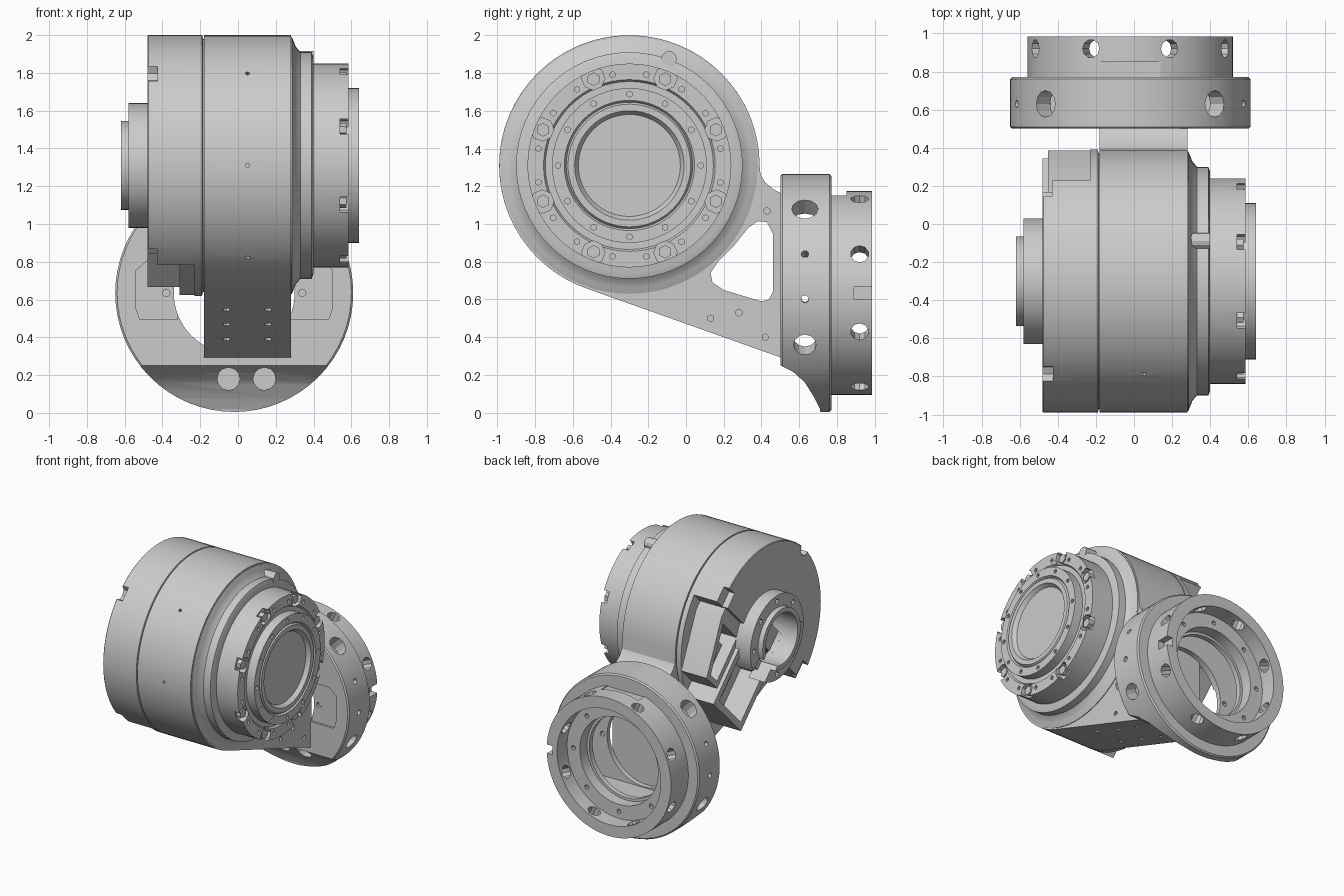
import bpy, bmesh
from math import sin, cos, pi, radians
from mathutils import Vector

if "Cube" in bpy.data.objects:
    bpy.data.objects.remove(bpy.data.objects["Cube"])

DRUM = Vector((0, -0.30, 1.31))      # drum axis runs along x
RING = Vector((-0.02, 0, 0.635))     # mounting ring axis runs along y
X, Y = Vector((1, 0, 0)), Vector((0, 1, 0))


def finish(name, bm):
    bmesh.ops.remove_doubles(bm, verts=bm.verts, dist=1e-5)
    bmesh.ops.recalc_face_normals(bm, faces=bm.faces)
    mesh = bpy.data.meshes.new(name)
    bm.to_mesh(mesh)
    bm.free()
    obj = bpy.data.objects.new(name, mesh)
    bpy.context.collection.objects.link(obj)
    return obj


def place(centre, axis, a, b, t):
    """Point (a, b) in the plane across the axis, t along it."""
    return centre + (Vector((t, a, b)) if axis == X else Vector((a, t, b)))


def lathe(name, profile, centre, axis, seg=64):
    """Revolve a closed (radius, along) profile."""
    bm = bmesh.new()
    rings = [[bm.verts.new(place(centre, axis, r * cos(2 * pi * i / seg),
                                 r * sin(2 * pi * i / seg), t))
              for r, t in profile] for i in range(seg)]
    n = len(profile)
    for i in range(seg):
        p, q = rings[i], rings[(i + 1) % seg]
        for j in range(n):
            k = (j + 1) % n
            if profile[j][0] == 0 and profile[k][0] == 0:
                continue
            bm.faces.new((p[j], p[k], q[k], q[j]))
    bmesh.ops.dissolve_degenerate(bm, edges=bm.edges, dist=1e-6)
    return finish(name, bm)


def prism(name, outline, lo, hi, centre=Vector(), axis=X):
    """Extrude an outline along the axis."""
    bm = bmesh.new()
    low = [bm.verts.new(place(centre, axis, a, b, lo)) for a, b in outline]
    face = bm.faces.new(low)
    ext = bmesh.ops.extrude_face_region(bm, geom=[face])
    new = [v for v in ext["geom"] if isinstance(v, bmesh.types.BMVert)]
    bmesh.ops.translate(bm, verts=new, vec=axis * (hi - lo))
    return finish(name, bm)


def rod(name, mid, direction, r, length, sides=10):
    bm = bmesh.new()
    rot = Vector(direction).to_track_quat('Z', 'Y').to_matrix().to_4x4()
    rot.translation = mid
    bmesh.ops.create_cone(bm, cap_ends=True, segments=sides, radius1=r,
                          radius2=r, depth=length, matrix=rot)
    return finish(name, bm)


def spoke(deg, axis):
    a = radians(deg)
    return place(Vector(), axis, cos(a), sin(a), 0)


def rect(a0, a1, b0, b1):
    return [(a0, b0), (a1, b0), (a1, b1), (a0, b1)]


def diag(points, sign=1):
    """Turn (u, v) points 45 degrees, u pointing back and down."""
    s = 0.5 ** 0.5
    return [((u + v * sign) * s, (v * sign - u) * s) for u, v in points]


def cut(obj, cutters):
    """Subtract all cutters from obj and delete them."""
    bm = bmesh.new()
    for c in cutters:
        bm.from_mesh(c.data)
        bpy.data.objects.remove(c)
    tool = finish("cutter", bm)
    tool.hide_render = True
    mod = obj.modifiers.new("cut", 'BOOLEAN')
    mod.operation, mod.solver, mod.object = 'DIFFERENCE', 'EXACT', tool
    mod.use_self = True
    deps = bpy.context.evaluated_depsgraph_get()
    mesh = bpy.data.meshes.new_from_object(obj.evaluated_get(deps))
    obj.modifiers.clear()
    obj.data = mesh
    bpy.data.objects.remove(tool)


# Housing: drum body and arm in one outline, with a window through the arm
arc = [(0.69 * cos(radians(a)) + DRUM.y, 0.69 * sin(radians(a)) + DRUM.z)
       for a in [250.3 * i / 48 for i in range(49)]]
arm = [(0.51, 0.29), (0.51, 1.16), (0.47, 1.18), (0.42, 1.22), (0.395, 1.26)]
housing = prism("housing_and_arm", arc + arm, -0.18, 0.28)
window = [(0.33, 0.98), (0.38, 1.015), (0.43, 1.01), (0.46, 0.95), (0.46, 0.64),
          (0.44, 0.60), (0.40, 0.59), (0.20, 0.65), (0.14, 0.69), (0.13, 0.74),
          (0.17, 0.80), (0.25, 0.88)]
tools = [prism("window", window, -0.3, 0.4)]
slope = Vector((0, -0.34, -0.94))
for x in (-0.06, 0.16):
    for y in (-0.21, 0.01, 0.23):
        tools.append(rod("hole", Vector((x, y, 0.29 + (0.51 - y) * 0.36)), slope, 0.02, 0.08, 8))
for y, z in ((0.13, 0.5), (0.28, 0.53), (0.42, 0.4), (0.43, 1.07)):
    tools.append(rod("hole", Vector((0.28, y, z)), X, 0.018, 0.06, 6))
for a in (135, 180, 225):
    tools.append(rod("hole", DRUM + X * 0.05 + spoke(a, X) * 0.69, spoke(a, X), 0.012, 0.05, 6))
cut(housing, tools)

# Output side: stepped shoulder, bolt rim and raised end ring
lathe("shoulder", [(0, 0.2), (0.68, 0.2), (0.68, 0.285), (0.645, 0.30), (0.63, 0.305),
                   (0.60, 0.33), (0.60, 0.39), (0.57, 0.40), (0, 0.40)], DRUM, X)
rim = lathe("bolt_rim", [(0, 0.38), (0.54, 0.38), (0.54, 0.585), (0.455, 0.585),
                         (0.445, 0.57), (0, 0.57)], DRUM, X)
spots = [22.5 + 45 * i for i in range(8)]
tools = []
for a in spots:
    d = spoke(a, X)
    tools.append(rod("pocket", DRUM + d * 0.50 + X * 0.585, X, 0.062, 0.09, 8))
    for turn in (12, 33):
        tools.append(rod("hole", DRUM + spoke(a + turn, X) * 0.49 + X * 0.585, X, 0.016, 0.05, 6))
cut(rim, tools)
for i, a in enumerate(spots):
    rod(f"rim_bolt_{i + 1}", DRUM + spoke(a, X) * 0.495 + X * 0.55, X, 0.036, 0.05, 6)
end_ring = lathe("end_ring", [(0, 0.56), (0.41, 0.56), (0.41, 0.64), (0.345, 0.64),
                              (0.335, 0.625), (0.325, 0.64), (0.29, 0.64),
                              (0.27, 0.61), (0, 0.61)], DRUM, X)
cut(end_ring, [rod("hole", DRUM + spoke(30 * i, X) * 0.378 + X * 0.64, X, 0.016, 0.05, 6)
               for i in range(12)])
rod("locating_pin", DRUM + Vector((0.34, 0.21, 0.565)), X, 0.042, 0.12, 12)

# Cover: opened at the back and below, with notches round its edge
cover = lathe("cover", [(0, -0.48), (0.685, -0.48), (0.69, -0.475), (0.69, -0.19),
                        (0.67, -0.185), (0.67, -0.17), (0, -0.17)], DRUM, X)
tools = [prism("opening", diag(rect(0.06, 0.9, -0.8, 0.8)), -0.6, -0.23, DRUM),
         rod("hub_bore", DRUM - X * 0.48, X, 0.2, 0.16, 32),
         rod("notch", DRUM + spoke(135, X) * 0.69 - X * 0.47, X, 0.055, 0.09, 8)]
for sign in (1, -1):
    tools.append(prism("end_notch", diag(rect(-0.06, 0.2, 0.6, 0.8), sign), -0.6, -0.43, DRUM))
cut(cover, tools)

# Central connector tray, with a side tray above and a shallow one below
tray = prism("central_tray", diag(rect(0.17, 0.67, -0.24, 0.24)), -0.48, -0.22, DRUM)
cut(tray, [prism("recess", diag(rect(0.24, 0.62, -0.19, 0.19)), -0.6, -0.29, DRUM)])
prism("central_connector", diag(rect(0.32, 0.5, -0.10, 0.10)), -0.30, -0.25, DRUM)
side_outline = [(0.06, 0.24), (0.55, 0.24), (0.55, 0.42), (0.13, 0.58), (0.06, 0.58)]
side_recess = [(0.16, 0.28), (0.51, 0.28), (0.51, 0.39), (0.16, 0.52)]
for side, sign, front in (("upper", 1, -0.45), ("lower", -1, -0.31)):
    tray = prism(f"{side}_side_tray", diag(side_outline, sign), front, -0.22, DRUM)
    cut(tray, [prism("recess", diag(side_recess, sign), -0.6, -0.28, DRUM)])
prism("side_connector", diag(rect(0.25, 0.42, 0.31, 0.38)), -0.38, -0.26, DRUM)

# Cable hub: stepped collar with a gap toward the trays
hub = lathe("cable_hub", [(0.20, -0.44), (0.33, -0.44), (0.33, -0.58), (0.235, -0.58),
                          (0.235, -0.62), (0.20, -0.62)], DRUM, X)
tools = [prism("gap", diag(rect(0.1, 0.5, -0.10, 0.10)), -0.7, -0.4, DRUM)]
for i in range(7):
    tools.append(rod("hole", DRUM + spoke(45 * i, X) * 0.285 - X * 0.58, X, 0.02, 0.06, 8))
cut(hub, tools)
prism("hub_connector", diag(rect(-0.08, 0.08, -0.11, 0.11)), -0.50, -0.38, DRUM)

# Mounting flange: hollow ring with a scooped foot and side pads
flange = lathe("mounting_flange", [(0.32, 0.50), (0.62, 0.50), (0.63, 0.51), (0.63, 0.76),
                                   (0.62, 0.77), (0.32, 0.77)], RING, Y)
scoop = [(0.4, -0.2), (0.4, 0.25), (0.5, 0.25), (0.57, 0.215), (0.63, 0.16),
         (0.68, 0.08), (0.71, 0.02), (0.73, -0.2)]
cavity = [(0.53 * cos(radians(a)), 0.53 * sin(radians(a))) for a in range(-38, 219, 8)]
tools = [prism("scoop", scoop, -0.8, 0.8), prism("cavity", cavity, 0.55, 0.73, RING, Y)]
pad = [(0.30, -0.14), (0.50, -0.14), (0.52, -0.08), (0.52, 0.12), (0.46, 0.17), (0.30, 0.17)]
for sign in (1, -1):
    tools.append(prism("pad", [(a * sign, b) for a, b in pad], 0.4, 0.515, RING, Y))
    tools.append(rod("hole", RING + Vector((0.36 * sign, 0.64, 0)), Y, 0.02, 0.4, 8))
for x in (-0.05, 0.14):
    tools.append(rod("foot_hole", Vector((x, 0.64, 0.18)), Y, 0.06, 0.3, 12))
for a, r in ((45, 0.07), (135, 0.07), (-26, 0.06), (206, 0.06), (19, 0.02), (-3, 0.02),
             (161, 0.02), (183, 0.02)):
    tools.append(rod("hole", RING + Y * 0.63 + spoke(a, Y) * 0.57, spoke(a, Y), r, 0.2, 12))
cut(flange, tools)

# Rear collar: stepped bore, radial holes, an index slot and a top flat
collar = lathe("rear_collar", [(0.34, 0.76), (0.54, 0.76), (0.54, 0.985), (0.45, 0.985),
                               (0.45, 0.86), (0.34, 0.86)], RING, Y)
tools = [rod("hole", RING + Y * 0.92 + spoke(a, Y) * 0.5, spoke(a, Y), 0.048, 0.16, 10)
         for a in spots]
tools.append(prism("slot", rect(0.49, 0.7, -0.035, 0.035), 0.89, 1.1, RING, Y))
tools.append(prism("flat", rect(-0.16, 0.16, 0.51, 0.7), 0.7, 0.85, RING, Y))
for i in range(8):
    tools.append(rod("hole", RING + Y * 0.86 + spoke(45 * i, Y) * 0.395, Y, 0.018, 0.06, 8))
cut(collar, tools)

# Smooth round walls, crisp edges
bpy.ops.object.select_all(action='DESELECT')
for obj in bpy.context.collection.objects:
    if obj.type == 'MESH':
        obj.select_set(True)
        bpy.context.view_layer.objects.active = obj
bpy.ops.object.shade_smooth_by_angle(angle=radians(25))
